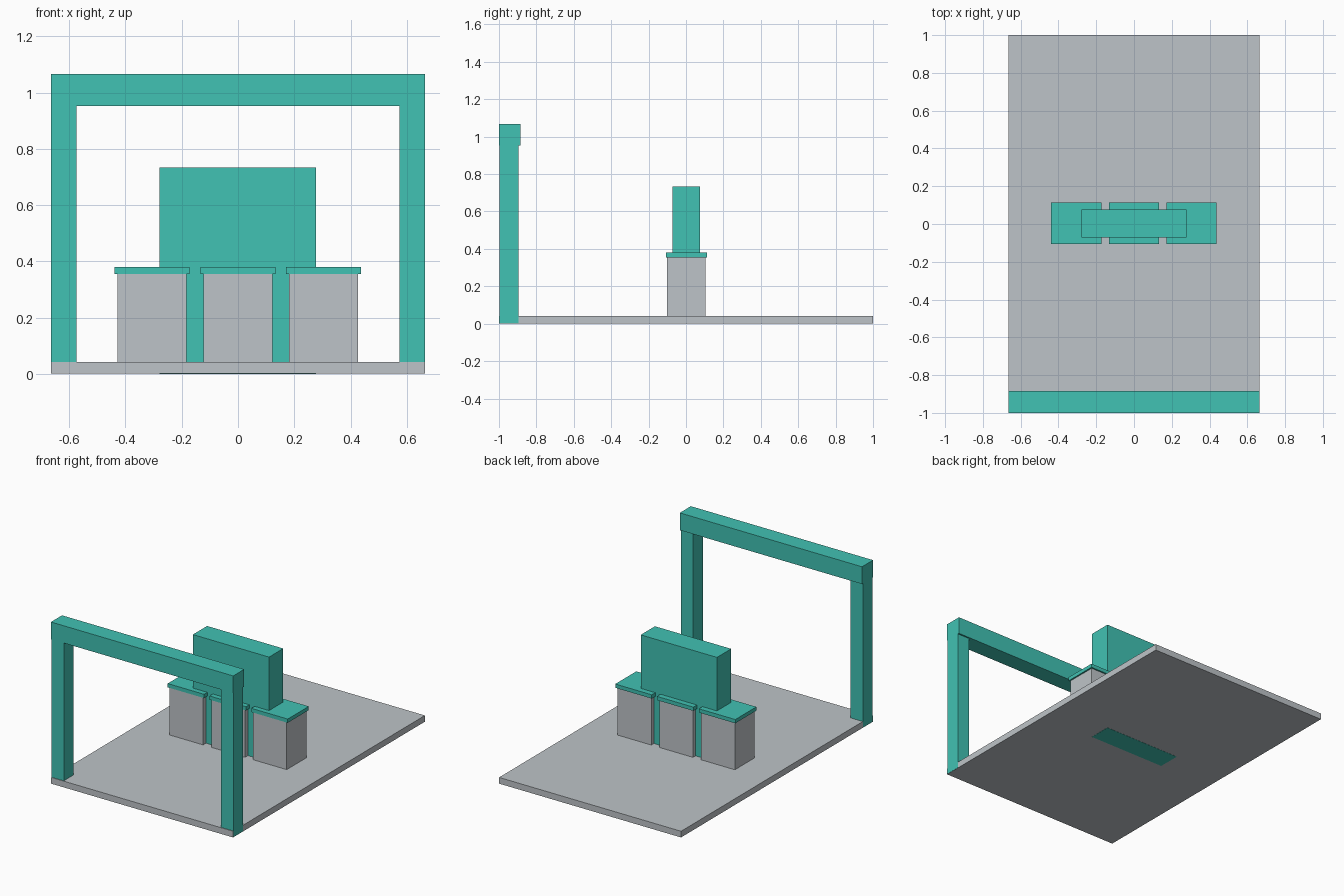
import bpy
import bmesh

if "Cube" in bpy.data.objects:
    bpy.data.objects.remove(bpy.data.objects["Cube"])


def make_material(name, color):
    m = bpy.data.materials.new(name)
    m.diffuse_color = (*color, 1.0)
    m.use_nodes = True
    m.node_tree.nodes["Principled BSDF"].inputs["Base Color"].default_value = m.diffuse_color
    return m


teal = make_material("teal", (0.053, 0.539, 0.451))
grey = make_material("light grey", (0.515, 0.552, 0.578))


def box(name, x, y, z, material):
    """Box spanning the given (min, max) range on each axis."""
    bm = bmesh.new()
    bmesh.ops.create_cube(bm, size=1.0)
    for v in bm.verts:
        v.co = [r[0] if c < 0 else r[1] for c, r in zip(v.co, (x, y, z))]
    mesh = bpy.data.meshes.new(name)
    bm.to_mesh(mesh)
    bm.free()
    mesh.materials.append(material)
    obj = bpy.data.objects.new(name, mesh)
    bpy.context.collection.objects.link(obj)
    return obj


# Ground slab
box("base_slab", (-0.664, 0.664), (-1.0, 1.0), (0.001, 0.042), grey)

# Front gateway: two posts and a beam
for side, x in (("left", (-0.665, -0.574)), ("right", (0.574, 0.665))):
    box(f"gate_post_{side}", x, (-0.996, -0.895), (0.002, 0.955), teal)
box("gate_beam", (-0.665, 0.665), (-1.0, -0.885), (0.953, 1.067), teal)

# Upright panel running down through the slab
box("centre_panel", (-0.279, 0.277), (-0.072, 0.076), (0.0, 0.733), teal)

# Three pedestals with overhanging lids
for name, cx in (("left", -0.306), ("middle", 0.0), ("right", 0.304)):
    box(f"pedestal_{name}", (cx - 0.123, cx + 0.123), (-0.102, 0.103),
        (0.03, 0.356), grey)
    box(f"pedestal_lid_{name}", (cx - 0.133, cx + 0.133), (-0.106, 0.113),
        (0.355, 0.38), teal)
